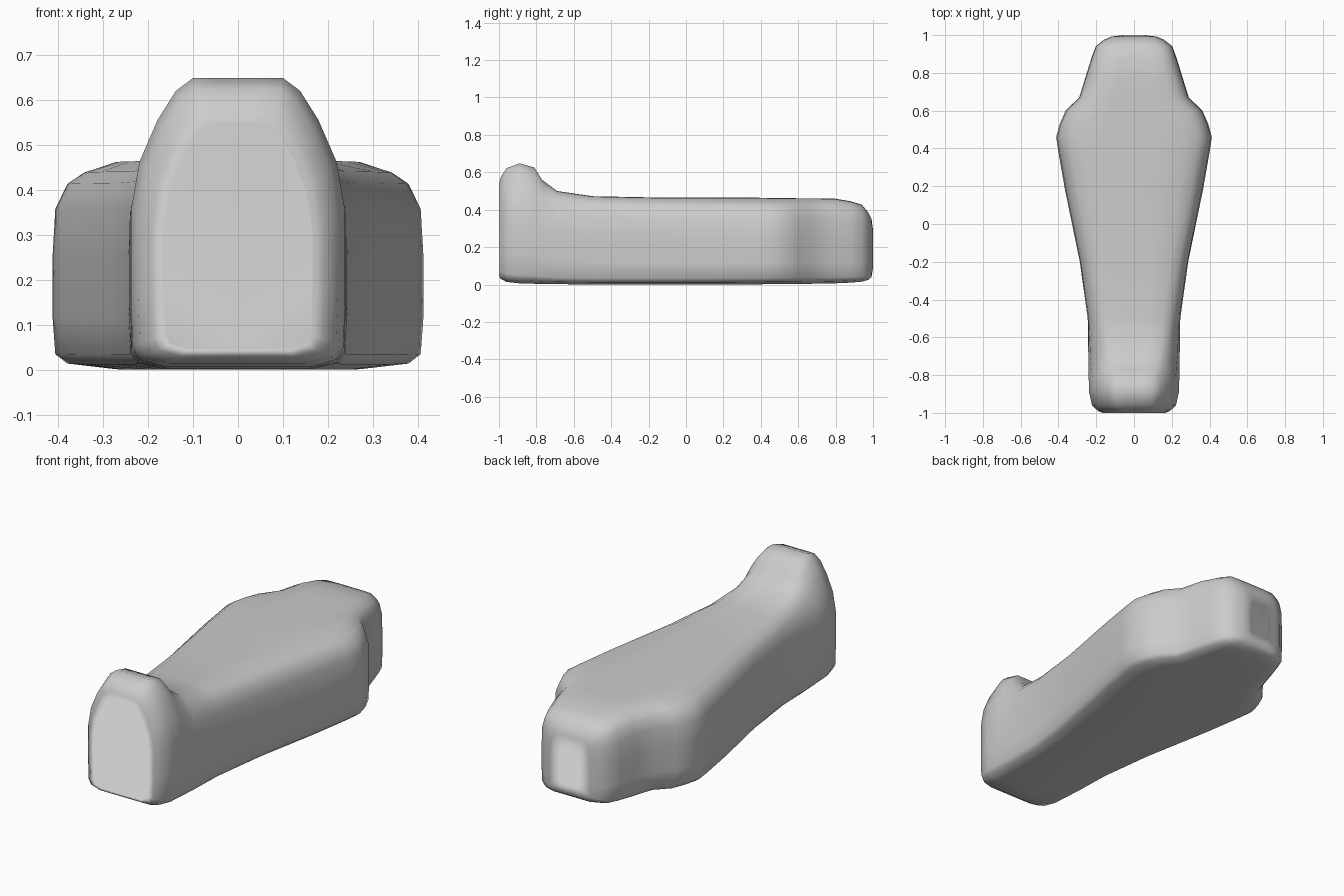
import bpy
import bmesh

cube = bpy.data.objects.get("Cube")
if cube:
    bpy.data.objects.remove(cube, do_unlink=True)

stone = bpy.data.materials.new("pale grey stone")
stone.use_nodes = True
grey = (0.6, 0.6, 0.6, 1)
stone.diffuse_color = grey
stone.node_tree.nodes["Principled BSDF"].inputs["Base Color"].default_value = grey

# Half cross-sections (share of half width, share of height), top to bottom
BODY = [(0, 1), (.33, 1), (.66, .995), (.83, .945), (.92, .89), (.985, .77)]
RAISED = [(0, 1), (.21, 1), (.42, 1), (.58, .955), (.75, .855), (.92, .71)]
BASE = [(1, .54), (1, .25), (.985, .07), (.92, .025), (.68, 0), (0, 0)]

# Stations from foot to head: y, half width, top, bottom, raised-foot share
STATIONS = [
    (-1, .165, .54, .045, 1),
    (-.99, .19, .575, .03, 1),
    (-.96, .222, .622, .014, 1),
    (-.89, .238, .648, .006, 1),
    (-.81, .24, .625, .004, 1),
    (-.77, .24, .56, .003, .8),
    (-.69, .242, .5, .002, .45),
    (-.5, .245, .472, 0, .1),
    (-.2, .287, .466, 0, 0),
    (.18, .365, .465, 0, 0),
    (.38, .4, .464, .001, 0),
    (.46, .412, .463, .002, 0),
    (.53, .393, .462, .003, 0),
    (.6, .362, .461, .003, 0),
    (.67, .29, .461, .004, 0),
    (.79, .253, .46, .006, 0),
    (.88, .225, .445, .01, 0),
    (.94, .203, .427, .015, 0),
    (.975, .16, .385, .025, 0),
    (.992, .12, .35, .04, 0),
    (1, .06, .29, .09, 0),
]


def section(y, w, top, bottom, k):
    """Full closed ring at one station."""
    half = [(a + (c - a) * k, b + (d - b) * k)
            for (a, b), (c, d) in zip(BODY, RAISED)] + BASE
    full = half + [(-x, z) for x, z in half[-2:0:-1]]
    return [(x * w, y, bottom + z * (top - bottom)) for x, z in full]


# Coffin body: loft through the stations and close both ends
bm = bmesh.new()
rings = [[bm.verts.new(p) for p in section(*s)] for s in STATIONS]
for a, b in zip(rings, rings[1:]):
    for i in range(len(a)):
        j = (i + 1) % len(a)
        bm.faces.new((a[i], a[j], b[j], b[i]))
caps = [bm.faces.new(rings[0]), bm.faces.new(rings[-1])]
bmesh.ops.inset_individual(bm, faces=caps, thickness=.02)
bmesh.ops.recalc_face_normals(bm, faces=bm.faces)
for face in bm.faces:
    face.smooth = True

mesh = bpy.data.meshes.new("coffin_body")
bm.to_mesh(mesh)
bm.free()
mesh.materials.append(stone)
body = bpy.data.objects.new("coffin_body", mesh)
bpy.context.collection.objects.link(body)
